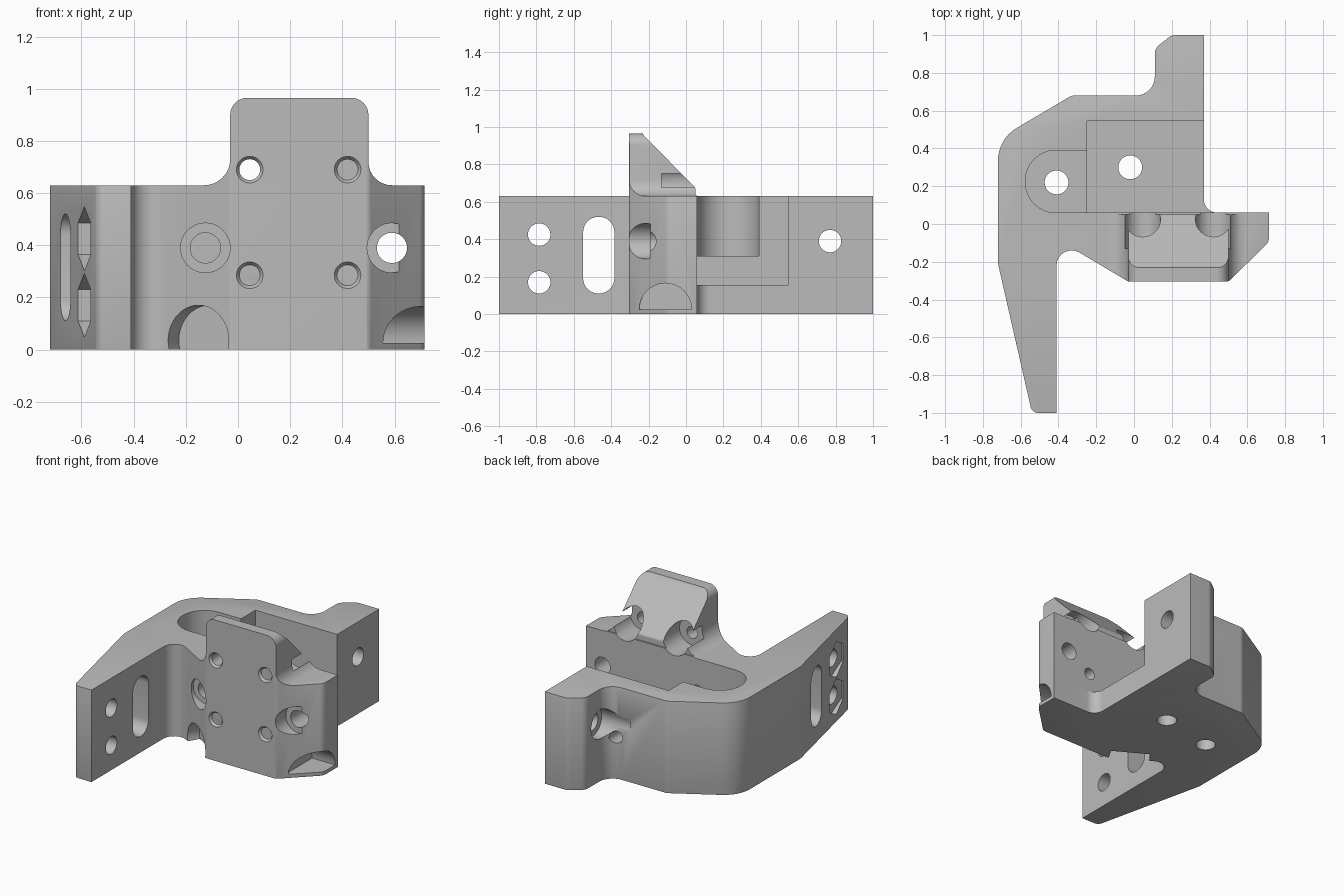
import bpy, bmesh, math
from mathutils import Vector

cube = bpy.data.objects.get("Cube")
if cube:
    bpy.data.objects.remove(cube, do_unlink=True)

grey = bpy.data.materials.new("plain grey")
grey.use_nodes = True
COLOUR = (0.5, 0.5, 0.5, 1)
grey.diffuse_color = COLOUR
grey.node_tree.nodes["Principled BSDF"].inputs["Base Color"].default_value = COLOUR


def finish(bm, name):
    bmesh.ops.recalc_face_normals(bm, faces=bm.faces)
    mesh = bpy.data.meshes.new(name)
    bm.to_mesh(mesh)
    bm.free()
    mesh.materials.append(grey)
    ob = bpy.data.objects.new(name, mesh)
    bpy.context.collection.objects.link(ob)
    return ob


def rounded(corners, steps=8):
    """Turn (u, v, radius) corners into a filleted outline."""
    out = []
    for i, (u, v, r) in enumerate(corners):
        p = Vector((u, v))
        if not r:
            out.append(p)
            continue
        a = (Vector(corners[i - 1][:2]) - p).normalized()
        b = (Vector(corners[(i + 1) % len(corners)][:2]) - p).normalized()
        half = a.angle(b) / 2
        centre = p + (a + b).normalized() * r / math.sin(half)
        start = p + a * r / math.tan(half) - centre
        end = p + b * r / math.tan(half) - centre
        sweep = math.pi - 2 * half
        for k in range(steps + 1):
            t = k / steps
            out.append(centre + (start * math.sin((1 - t) * sweep)
                                 + end * math.sin(t * sweep)) / math.sin(sweep))
    return out


def prism(name, outline, lo, hi, axis="z", edge_rule=None, width=0.03):
    place = {"x": lambda u, v, w: (w, u, v),
             "y": lambda u, v, w: (u, w, v),
             "z": lambda u, v, w: (u, v, w)}[axis]
    bm = bmesh.new()
    ends = [[bm.verts.new(place(p[0], p[1], w)) for p in outline] for w in (lo, hi)]
    for ring in ends:
        bm.faces.new(ring)
    n = len(outline)
    for i in range(n):
        j = (i + 1) % n
        bm.faces.new((ends[0][i], ends[0][j], ends[1][j], ends[1][i]))
    bmesh.ops.recalc_face_normals(bm, faces=bm.faces)
    if edge_rule:
        edges = [e for e in bm.edges if edge_rule(e.verts[0].co, e.verts[1].co)]
        bmesh.ops.bevel(bm, geom=edges, offset=width, segments=3, profile=0.5,
                        affect="EDGES", clamp_overlap=True)
    return finish(bm, name)


def bore(start, end, r1, r2=None, sides=40):
    a, b = Vector(start), Vector(end)
    bm = bmesh.new()
    bmesh.ops.create_cone(bm, cap_ends=True, segments=sides, radius1=r1,
                          radius2=r1 if r2 is None else r2, depth=(b - a).length)
    turn = (b - a).to_track_quat("Z", "Y").to_matrix()
    bmesh.ops.transform(bm, matrix=turn.to_4x4(), verts=bm.verts)
    bmesh.ops.translate(bm, vec=(a + b) / 2, verts=bm.verts)
    return finish(bm, "bore_cutter")


def combine(ob, tool, operation="DIFFERENCE"):
    tool.hide_render = True
    mod = ob.modifiers.new("combine", "BOOLEAN")
    mod.operation, mod.solver, mod.object = operation, "EXACT", tool
    bpy.context.view_layer.objects.active = ob
    bpy.ops.object.modifier_apply(modifier=mod.name)
    bpy.data.objects.remove(tool, do_unlink=True)


def outer_edge(a, b):
    """Horizontal rim edges, leaving the mating faces sharp."""
    if abs(a.z - b.z) > 0.01:
        return False
    for axis, plane in ((0, 0.37), (0, -0.41), (1, 0.06), (1, -0.305)):
        if abs(a[axis] - plane) < 0.002 and abs(b[axis] - plane) < 0.002:
            return False
    return not ((a.x > 0.36 and a.y > 0.055 and a.y < 0.2)
                or (-0.42 < a.x < -0.27 and -0.25 < a.y < 0))


# Bracket plan: side arm, rear wall, rear tab and front wall
plan = rounded([
    (-0.41, -1, 0), (-0.41, -0.079, 0.08), (-0.03, -0.305, 0.03), (0.5, -0.305, 0.03),
    (0.715, -0.095, 0.06), (0.715, 0.06, 0), (0.37, 0.06, 0.07), (0.37, 1, 0),
    (0.2, 1, 0.06), (0.11, 0.93, 0.06), (0.11, 0.68, 0.1), (-0.33, 0.68, 0.06),
    (-0.72, 0.45, 0.2), (-0.72, -0.21, 0.1), (-0.54, -1, 0.04)])
bracket = prism("bracket", plan, 0, 0.63, "z", outer_edge)

# Raised mounting plate with flared foot and sloping back
tower = prism("tower", rounded([
    (-0.14, 0.55, 0), (-0.14, 0.63, 0), (-0.03, 0.63, 0.1), (-0.03, 0.965, 0.065),
    (0.5, 0.965, 0.065), (0.5, 0.63, 0.09), (0.61, 0.63, 0), (0.61, 0.55, 0)]),
    -0.4, 0.06, "y")
combine(tower, prism("plan_limit", plan, 0.4, 1.1), "INTERSECT")
combine(tower, prism("slope_cutter", rounded([
    (-0.235, 1.1, 0), (-0.235, 0.965, 0.05), (0.05, 0.675, 0.02),
    (0.05, 0.635, 0), (0.2, 0.635, 0), (0.2, 1.1, 0)]), -0.3, 0.8, "x"))
combine(bracket, tower, "UNION")

# Stepped pocket with a round-ended shelf, open at the side
combine(bracket, prism("pocket_cutter", [
    (-0.25, 0.06), (0.55, 0.06), (0.55, 0.545), (-0.25, 0.545)], 0.155, 0.8))
combine(bracket, prism("shelf_cutter", rounded([
    (-0.575, 0.06, 0.16), (-0.2, 0.06, 0), (-0.2, 0.39, 0), (-0.575, 0.39, 0.16)]),
    0.31, 0.8))

# Arm slot
combine(bracket, prism("slot_cutter", rounded([
    (-0.55, 0.11, 0.082), (-0.383, 0.11, 0.082), (-0.383, 0.52, 0.082),
    (-0.55, 0.52, 0.082)]), -0.9, -0.3, "x"))

# Arm bolt holes with hexagonal nut traps on the outside
for z in (0.17, 0.425):
    combine(bracket, bore((-0.8, -0.785, z), (-0.3, -0.785, z), 0.06))
    hexagon = [(-0.785 + 0.122 * math.sin(k * math.pi / 3),
                z + 0.122 * math.cos(k * math.pi / 3)) for k in range(6)]
    combine(bracket, prism("nut_cutter", hexagon, -0.8, -0.553, "x"))

# Mounting plate screw holes with shallow countersinks
for x in (0.045, 0.42):
    for z in (0.285, 0.69):
        combine(bracket, bore((x, -0.4, z), (x, 1.1, z), 0.04))
        combine(bracket, bore((x, -0.32, z), (x, -0.29, z), 0.062, 0.04))
    combine(bracket, bore((x, -0.13, 0.7), (x, 0.2, 0.7), 0.095))

# Front wall bolt holes with counterbores
for x, floor in ((-0.125, -0.17), (0.59, -0.19)):
    combine(bracket, bore((x, -0.4, 0.39), (x, 0.1, 0.39), 0.058))
    combine(bracket, bore((x, -0.4, 0.39), (x, floor, 0.39), 0.095))

# Vertical holes through the pocket floors
for x, y in ((-0.41, 0.22), (-0.02, 0.3)):
    combine(bracket, bore((x, y, -0.1), (x, y, 0.5), 0.063))

# Rear tab hole, counterbored into the inner corner
combine(bracket, bore((0, 0.77, 0.39), (0.5, 0.77, 0.39), 0.06))
combine(bracket, bore((-0.05, 0.77, 0.39), (0.17, 0.77, 0.39), 0.1))

# Arched reliefs low on both sides of the front wall
arch = [(-0.11 + 0.14 * math.cos(k * math.pi / 24),
         0.025 + 0.14 * math.sin(k * math.pi / 24)) for k in range(25)]
combine(bracket, prism("arch_cutter", arch, 0.54, 0.8, "x"))
combine(bracket, bore((-0.22, -0.35, 0.035), (-0.11, -0.16, 0.035), 0.135))

# Smooth rounded surfaces, crisp edges
bpy.ops.object.select_all(action="DESELECT")
bracket.select_set(True)
bpy.context.view_layer.objects.active = bracket
bpy.ops.object.shade_smooth_by_angle(angle=math.radians(32))
